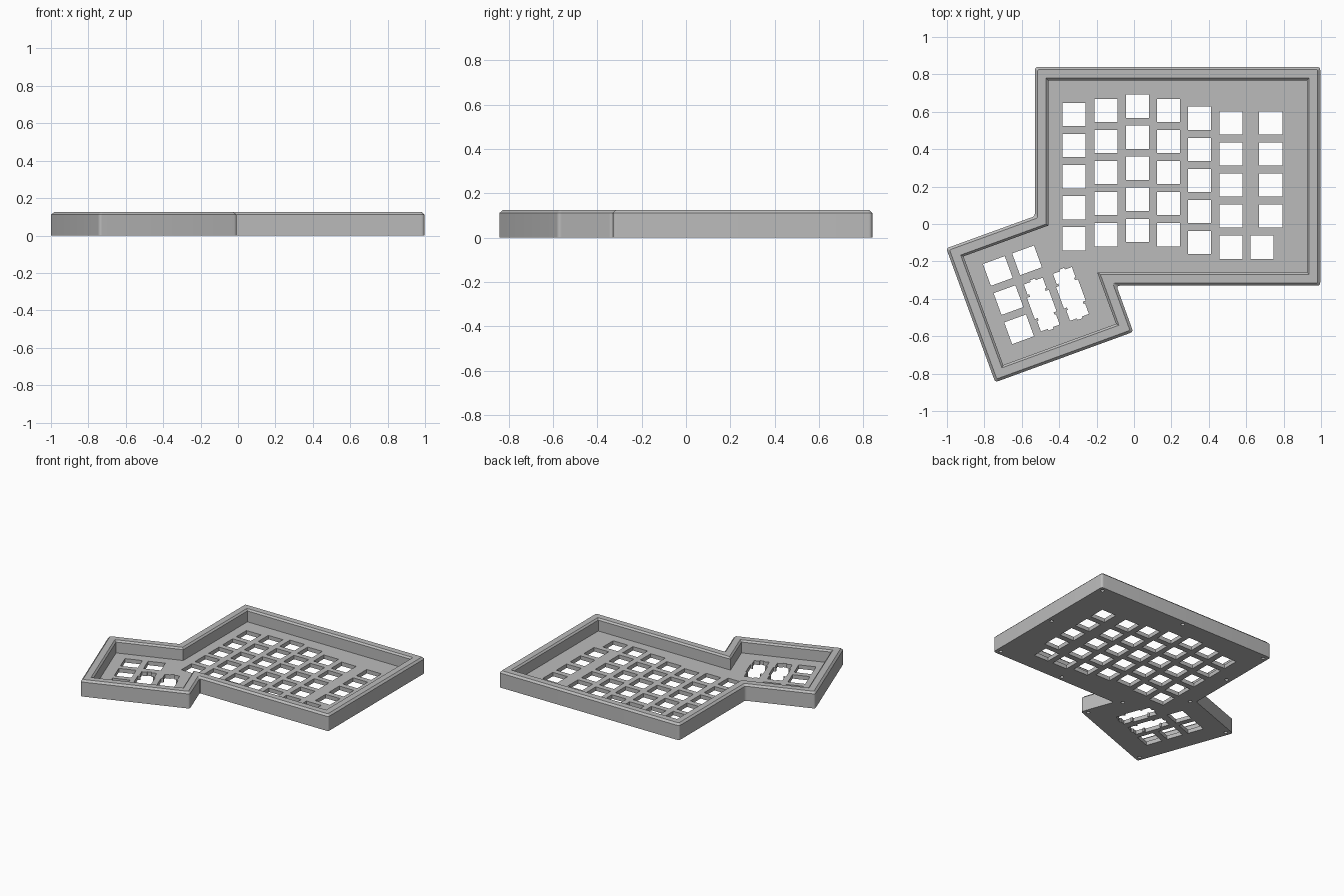
import bpy, bmesh, math
from mathutils import Vector, Matrix

cube = bpy.data.objects.get("Cube")
if cube:
    bpy.data.objects.remove(cube, do_unlink=True)

HEIGHT, FLOOR = 0.125, 0.03
PITCH, KEY = 0.166, 0.124

# Case outline, counterclockwise: main block plus a thumb block turned 20 degrees
OUTLINE = [Vector(p) for p in (
    (-0.53, 0.84), (-0.53, 0.042), (-1.004, -0.13), (-0.742, -0.846),
    (-0.004, -0.577), (-0.094, -0.33), (0.996, -0.33), (0.996, 0.84))]


def inset(points, d):
    """Move every side of a closed outline inward by d."""
    out = []
    for i, p in enumerate(points):
        a = (p - points[i - 1]).normalized()
        b = (points[(i + 1) % len(points)] - p).normalized()
        na, nb = Vector((-a.y, a.x)), Vector((-b.y, b.x))
        out.append(p + (na + nb) * d / (1 + na.dot(nb)))
    return out


def rounded(points, t, steps=5):
    """Replace each corner by a short curve that starts t away from it."""
    out = []
    for i, p in enumerate(points):
        a = p + (points[i - 1] - p).normalized() * t
        b = p + (points[(i + 1) % len(points)] - p).normalized() * t
        for k in range(steps + 1):
            s = k / steps
            out.append(a * (1 - s) ** 2 + p * 2 * s * (1 - s) + b * s * s)
    return out


def loft(bm, rings):
    """Closed solid through (outline, z) rings."""
    loops = [[bm.verts.new((p.x, p.y, z)) for p in pts] for pts, z in rings]
    bm.faces.new(reversed(loops[0]))
    bm.faces.new(loops[-1])
    for low, high in zip(loops, loops[1:]):
        n = len(low)
        for i in range(n):
            j = (i + 1) % n
            bm.faces.new((low[i], low[j], high[j], high[i]))


def finish(bm, name):
    bmesh.ops.recalc_face_normals(bm, faces=bm.faces)
    mesh = bpy.data.meshes.new(name)
    bm.to_mesh(mesh)
    bm.free()
    obj = bpy.data.objects.new(name, mesh)
    bpy.context.collection.objects.link(obj)
    return obj


def cut(obj, cutter):
    """Subtract the cutter, keep the result and drop the cutter."""
    cutter.hide_render = True
    mod = obj.modifiers.new("cut", 'BOOLEAN')
    mod.operation, mod.solver, mod.object = 'DIFFERENCE', 'EXACT', cutter
    bpy.context.view_layer.update()
    graph = bpy.context.evaluated_depsgraph_get()
    mesh = bpy.data.meshes.new_from_object(obj.evaluated_get(graph))
    obj.modifiers.clear()
    obj.data = mesh
    bpy.data.objects.remove(cutter, do_unlink=True)


# Solid case with soft upright corners and a bevelled top edge
bm = bmesh.new()
top = inset(OUTLINE, 0.014)
loft(bm, [(rounded(OUTLINE, 0.018), 0), (rounded(OUTLINE, 0.018), HEIGHT - 0.014),
          (rounded(top, 0.01), HEIGHT)])
case = finish(bm, "keyboard_case")

# Tray pocket, flared at the rim
bm = bmesh.new()
wall, lip, flare = inset(OUTLINE, 0.072), inset(OUTLINE, 0.06), inset(OUTLINE, 0.05)
loft(bm, [(wall, FLOOR), (wall, HEIGHT - 0.012), (lip, HEIGHT), (flare, HEIGHT + 0.01)])
cut(case, finish(bm, "tray_cutter"))

# Switch openings
bm = bmesh.new()
h = KEY / 2
SQUARE = [Vector(p) for p in ((-h, -h), (h, -h), (h, h), (-h, h))]


def opening(points, x, y, angle=0):
    turn = Matrix.Rotation(angle, 2)
    pts = [turn @ p + Vector((x, y)) for p in points]
    loft(bm, [(pts, -0.03), (pts, FLOOR + 0.03)])


# Main block: staggered columns of five
COLUMNS = ((-0.32, 0.585), (-0.15, 0.607), (0.018, 0.63), (0.184, 0.607),
           (0.35, 0.565), (0.518, 0.54), (0.731, 0.54))
for c, (x, y) in enumerate(COLUMNS):
    for row in range(5):
        shift = -0.046 if c == 6 and row == 4 else 0
        opening(SQUARE, x + shift, y - row * PITCH)

# Thumb block: four single keys and two long keys with stabiliser slots
ANGLE = math.radians(20)
QUARTER = ((h, 0.061), (0.045, 0.061), (0.045, 0.0745), (0.0535, 0.0745),
           (0.0535, 0.1335), (0.014, 0.1335), (0.014, 0.143))
right = [(x, -y) for x, y in reversed(QUARTER)] + list(QUARTER)
LONG = [Vector(p) for p in right + [(-x, -y) for x, y in right]]
for shape, col, row in ((SQUARE, 0, 0), (SQUARE, 0, 1), (SQUARE, 0, 2),
                        (SQUARE, 1, 0), (LONG, 0.96, 1.5), (LONG, 1.96, 1.5)):
    p = Matrix.Rotation(ANGLE, 2) @ Vector((col * PITCH, -row * PITCH))
    opening(shape, p.x - 0.728, p.y - 0.251, ANGLE)

# Blind screw holes under the rim: every corner and the middle of the long sides
ring = inset(OUTLINE, 0.036)
spots = ring + [(ring[i] + ring[(i + 1) % 8]) / 2 for i in (0, 5, 6, 7)]
for s in spots:
    circle = [s + 0.013 * Vector((math.cos(k * math.tau / 16), math.sin(k * math.tau / 16)))
              for k in range(16)]
    loft(bm, [(circle, -0.03), (circle, 0.07)])
cut(case, finish(bm, "opening_cutter"))

# One grey plastic
grey = bpy.data.materials.new("grey_plastic")
grey.use_nodes = True
colour = (0.5, 0.5, 0.5, 1)
grey.diffuse_color = colour
for node in grey.node_tree.nodes:
    if node.type == 'BSDF_PRINCIPLED':
        node.inputs["Base Color"].default_value = colour
case.data.materials.clear()
case.data.materials.append(grey)

bpy.ops.object.select_all(action='DESELECT')
case.select_set(True)
bpy.context.view_layer.objects.active = case
bpy.ops.object.shade_smooth_by_angle(angle=math.radians(25))
